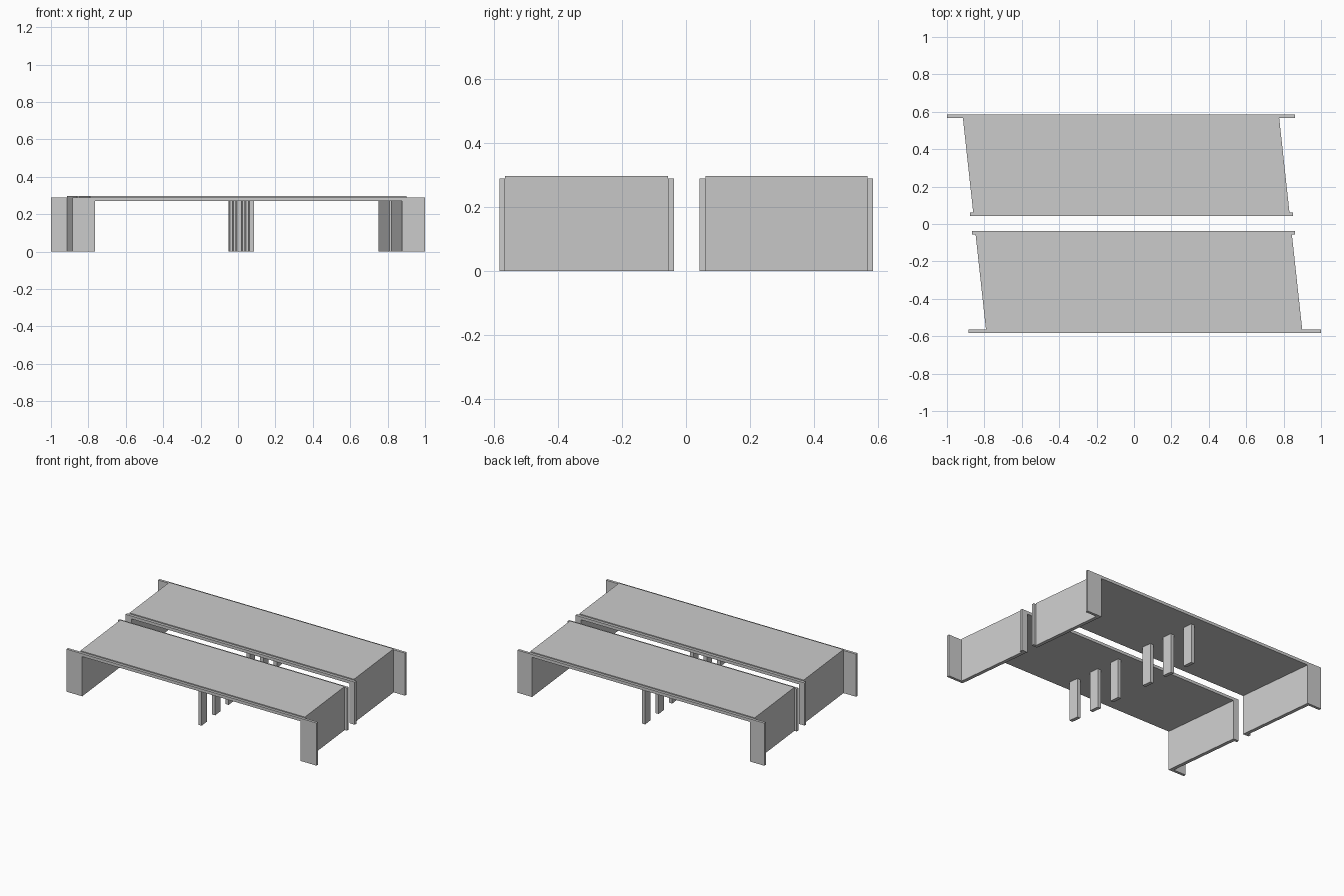
import bpy, bmesh

if "Cube" in bpy.data.objects:
    bpy.data.objects.remove(bpy.data.objects["Cube"])

SKEW = -0.109            # x shift per unit of y
LEFT, RIGHT = -0.853, 0.838   # outer abutment faces at y = 0
WALL = 0.024             # abutment thickness
SOFFIT, EDGE_TOP, DECK_TOP = 0.27, 0.29, 0.297


def prism(name, profile, y0, y1):
    """Extrude an xz profile along y; points flagged True follow the skew."""
    bm = bmesh.new()
    rings = [[bm.verts.new((x + (SKEW * y if skewed else 0), y, z))
              for x, z, skewed in profile] for y in (y0, y1)]
    bm.faces.new(rings[0])
    bm.faces.new(rings[1][::-1])
    n = len(profile)
    for i in range(n):
        j = (i + 1) % n
        bm.faces.new((rings[0][j], rings[0][i], rings[1][i], rings[1][j]))
    bmesh.ops.recalc_face_normals(bm, faces=bm.faces[:])
    mesh = bpy.data.meshes.new(name)
    bm.to_mesh(mesh)
    bm.free()
    obj = bpy.data.objects.new(name, mesh)
    bpy.context.collection.objects.link(obj)
    return obj


def portal(xl, xr, top, skew_ends):
    """Upside-down U profile whose opening follows the skewed abutments."""
    il, ir = LEFT + WALL, RIGHT - WALL
    return [(xl, 0, skew_ends), (il, 0, True), (il, SOFFIT, True),
            (ir, SOFFIT, True), (ir, 0, True), (xr, 0, skew_ends),
            (xr, top, skew_ends), (xl, top, skew_ends)]


# deck with abutments: y range; edge walls: y range and wing ends
spans = {
    "front": ((-0.565, -0.057),
              [("outer", -0.583, -0.565, -0.885, 1.0),
               ("inner", -0.057, -0.038, -0.866, 0.860)]),
    "back": ((0.061, 0.567),
             [("inner", 0.042, 0.061, -0.876, 0.850),
              ("outer", 0.567, 0.585, -1.0, 0.860)]),
}

for side, ((y0, y1), edges) in spans.items():
    prism(f"{side}_deck_and_abutments", portal(LEFT, RIGHT, DECK_TOP, True), y0, y1)

    # edge beams with wing walls
    for pos, e0, e1, xl, xr in edges:
        prism(f"{side}_{pos}_edge_wall", portal(xl, xr, EDGE_TOP, False), e0, e1)

    # row of three thin piers
    sign = -1 if side == "front" else 1
    for k in range(3):
        y = sign * (0.135 + 0.172 * k)
        c, h = 0.017, 0.012
        prism(f"{side}_pier_{k + 1}",
              [(c - h, 0, True), (c + h, 0, True),
               (c + h, SOFFIT, True), (c - h, SOFFIT, True)],
              y - 0.033, y + 0.033)
